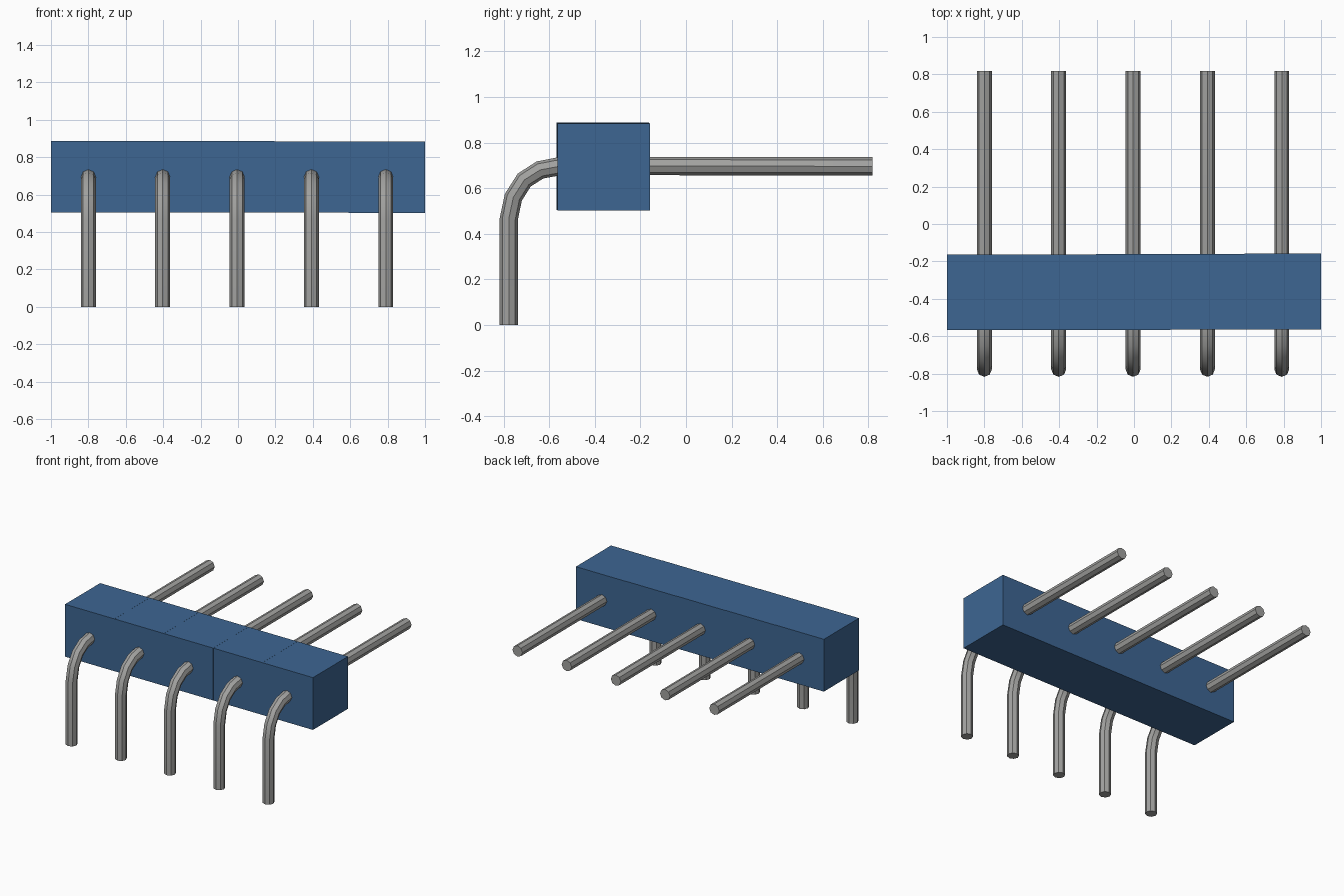
import bpy, bmesh, math
from mathutils import Vector

cube = bpy.data.objects.get("Cube")
if cube:
    bpy.data.objects.remove(cube, do_unlink=True)


def material(name, color, metallic=0.0):
    m = bpy.data.materials.new(name)
    m.use_nodes = True
    m.diffuse_color = color
    m.node_tree.nodes["Principled BSDF"].inputs["Base Color"].default_value = color
    return m


blue = material("blue plastic", (0.047, 0.133, 0.29, 1))
grey = material("grey metal", (0.36, 0.36, 0.35, 1))


def add_object(name, bm, mat):
    bmesh.ops.recalc_face_normals(bm, faces=bm.faces)
    mesh = bpy.data.meshes.new(name)
    bm.to_mesh(mesh)
    bm.free()
    mesh.materials.append(mat)
    ob = bpy.data.objects.new(name, mesh)
    bpy.context.collection.objects.link(ob)
    return ob


def box(name, lo, hi, mat):
    bm = bmesh.new()
    bmesh.ops.create_cube(bm, size=1)
    for v in bm.verts:
        v.co = Vector([lo[i] if v.co[i] < 0 else hi[i] for i in range(3)])
    return add_object(name, bm, mat)


def bent_rod(name, x, path, radius, sides, mat):
    """Sweep a round section along a path of (y, z) points."""
    bm = bmesh.new()
    pts = [Vector((x, y, z)) for y, z in path]
    across = Vector((1, 0, 0))
    rings = []
    for i, p in enumerate(pts):
        before = (p - pts[i - 1]).normalized() if i else Vector()
        after = (pts[i + 1] - p).normalized() if i < len(pts) - 1 else Vector()
        up = across.cross((before + after).normalized())
        rings.append([bm.verts.new(p + radius * (math.cos(a) * across + math.sin(a) * up))
                      for a in (2 * math.pi * k / sides for k in range(sides))])
    for a, b in zip(rings, rings[1:]):
        for k in range(sides):
            n = (k + 1) % sides
            bm.faces.new((a[k], a[n], b[n], b[k]))
    bm.faces.new(rings[0])
    bm.faces.new(rings[-1])
    ob = add_object(name, bm, mat)
    bpy.ops.object.select_all(action="DESELECT")
    ob.select_set(True)
    bpy.context.view_layer.objects.active = ob
    bpy.ops.object.shade_smooth_by_angle(angle=math.radians(30))
    return ob


# Right-angle pin centre line: foot, bend, straight tail
PIN = [(-0.777, 0), (-0.777, 0.465), (-0.757, 0.56), (-0.709, 0.636),
       (-0.64, 0.68), (-0.55, 0.697), (0.817, 0.696)]
# Housing block joints along x
JOINTS = [-1.0, -0.6, -0.202, 0.196, 0.592, 1.0]

for i in range(5):
    drift = 0.0012 * i
    box(f"housing_block_{i + 1}",
        (JOINTS[i], -0.568 + drift, 0.505 - drift / 2),
        (JOINTS[i + 1], -0.163 + drift, 0.887 - drift / 2), blue)
    bent_rod(f"pin_{i + 1}", -0.8 + 0.3975 * i, PIN, 0.04, 8, grey)
